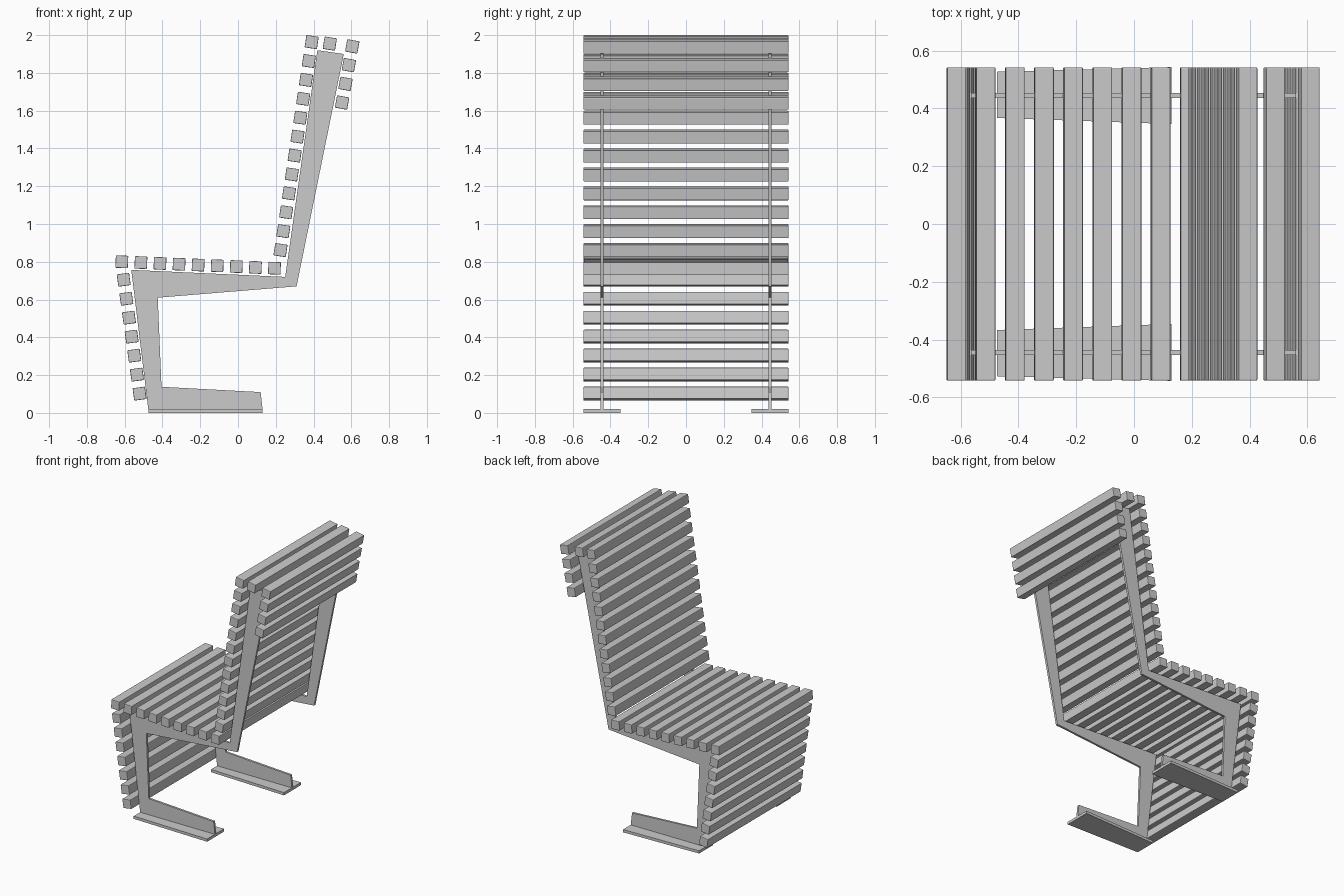
import bpy, bmesh, math
from mathutils import Vector

cube = bpy.data.objects.get("Cube")
if cube:
    bpy.data.objects.remove(cube, do_unlink=True)

SLAT_SIZE, SLAT_LENGTH = 0.066, 1.085
RIB_Y, RIB_THICKNESS = 0.445, 0.016

grey = bpy.data.materials.new("light grey")
grey.use_nodes = True
colour = (0.6, 0.6, 0.6, 1)
grey.diffuse_color = colour
grey.node_tree.nodes["Principled BSDF"].inputs["Base Color"].default_value = colour


def add_object(name, bm):
    bmesh.ops.recalc_face_normals(bm, faces=bm.faces)
    mesh = bpy.data.meshes.new(name)
    bm.to_mesh(mesh)
    bm.free()
    mesh.materials.append(grey)
    obj = bpy.data.objects.new(name, mesh)
    bpy.context.collection.objects.link(obj)
    return obj


def prism(name, points, offset):
    """Extrude a flat outline by an offset."""
    bm = bmesh.new()
    face = bm.faces.new([bm.verts.new(p) for p in points])
    result = bmesh.ops.extrude_face_region(bm, geom=[face])
    verts = [v for v in result["geom"] if isinstance(v, bmesh.types.BMVert)]
    bmesh.ops.translate(bm, verts=verts, vec=offset)
    return add_object(name, bm)


def slat(name, x, z, tilt):
    bm = bmesh.new()
    bmesh.ops.create_cube(bm, size=1)
    bmesh.ops.scale(bm, verts=bm.verts, vec=(SLAT_SIZE, SLAT_LENGTH, SLAT_SIZE))
    obj = add_object(name, bm)
    obj.location = (x, 0, z)
    obj.rotation_euler.y = tilt
    bevel = obj.modifiers.new("soft edges", 'BEVEL')
    bevel.width = 0.004
    bevel.segments = 2


def slat_row(name, start, end, count):
    """Evenly spaced slats, each turned to follow the row."""
    a, b = Vector(start), Vector(end)
    d = b - a
    tilt = math.atan2(d.x, d.y)
    for i in range(count):
        p = a.lerp(b, i / (count - 1))
        slat(f"{name}_{i + 1}", p.x, p.y, tilt)


# Slats of the front, seat, backrest and rear of the headrest
slat_row("front_slat", (-0.521, 0.102), (-0.605, 0.705), 7)
slat_row("seat_slat", (-0.615, 0.80), (0.193, 0.766), 9)
slat_row("back_slat", (0.225, 0.862), (0.39, 1.963), 12)
slat_row("rear_slat", (0.551, 1.643), (0.605, 1.94), 4)
slat("top_slat", 0.486, 1.955, math.radians(9))

# Side ribs and tapered foot plates
rib = [(-0.475, 0.02), (-0.565, 0.757), (0.25, 0.72), (0.42, 1.92), (0.56, 1.9),
       (0.31, 0.67), (-0.425, 0.61), (-0.405, 0.138), (0.12, 0.11), (0.13, 0.02)]
for side, s in (("left", 1), ("right", -1)):
    y = s * RIB_Y - RIB_THICKNESS / 2
    prism(f"rib_{side}", [(x, y, z) for x, z in rib], (0, RIB_THICKNESS, 0))
    foot = [(-0.475, 0.367), (0.13, 0.346), (0.13, 0.543), (-0.475, 0.527)]
    prism(f"foot_plate_{side}", [(x, s * w, 0) for x, w in foot], (0, 0, 0.02))
